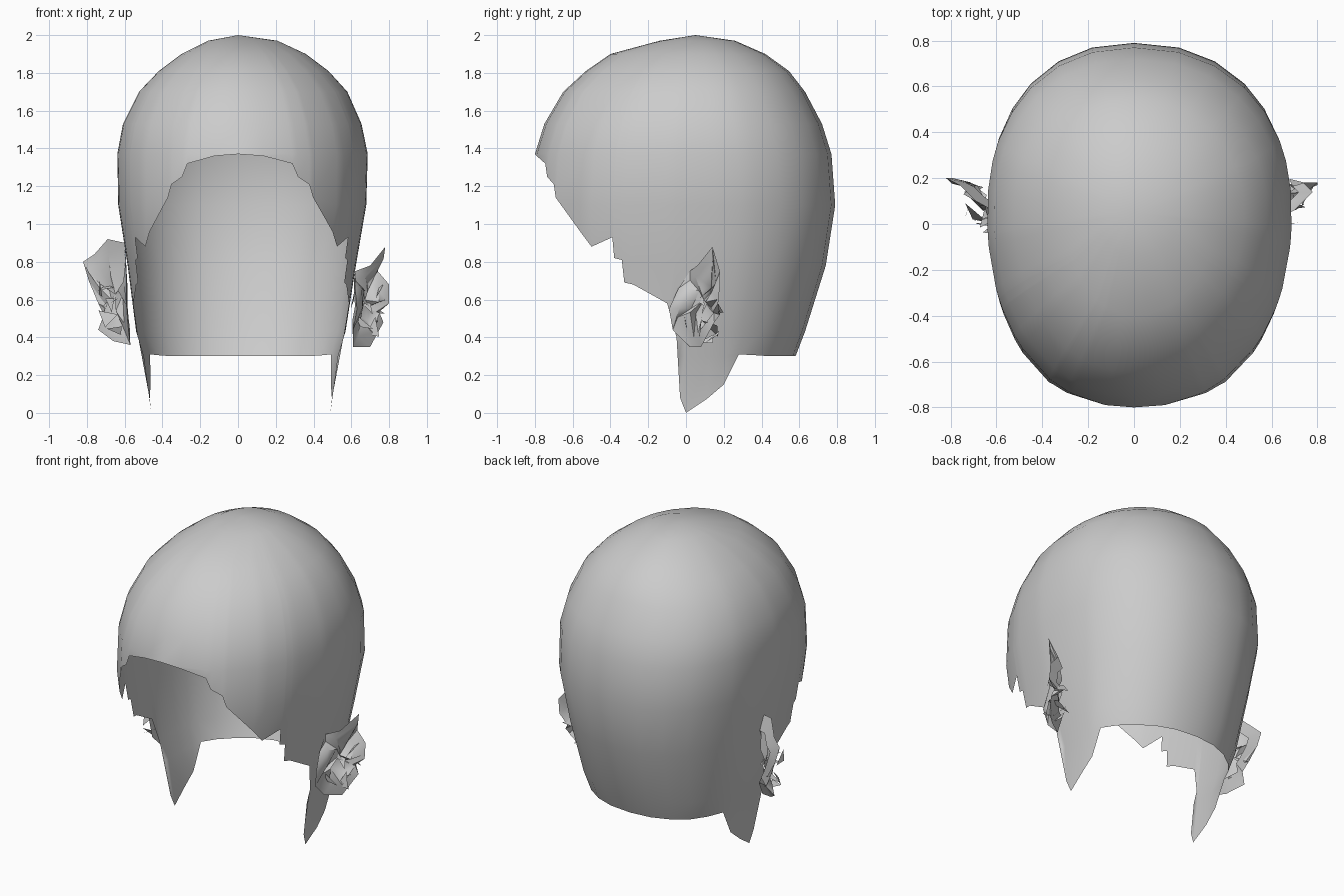
import bpy, bmesh, math, random
from mathutils import Vector

random.seed(4)
cube = bpy.data.objects.get("Cube")
if cube:
    bpy.data.objects.remove(cube, do_unlink=True)

grey = bpy.data.materials.new("plain grey")
grey.use_nodes = True
grey.diffuse_color = (0.6, 0.6, 0.6, 1)
grey.node_tree.nodes["Principled BSDF"].inputs["Base Color"].default_value = (0.6, 0.6, 0.6, 1)

MID_Y = 0.05

# Skull profile: height, front y, back y, half width on -x, half width on +x, squareness
PROFILE = [
    (0, -.6, .48, .46, .49, 2.2), (.3, -.7, .58, .5, .53, 2.2), (.43, -.75, .63, .54, .57, 2.2),
    (.78, -.82, .74, .585, .625, 2.2), (1.1, -.82, .79, .635, .68, 2.25),
    (1.37, -.8, .77, .64, .688, 2.2), (1.53, -.75, .72, .61, .655, 2.15),
    (1.7, -.65, .63, .525, .58, 2.1), (1.81, -.53, .545, .42, .48, 2.05),
    (1.9, -.4, .42, .3, .36, 2), (1.97, -.14, .26, .16, .21, 2), (2, .05, .05, 0, 0, 2)]

# Ragged lower edge from brow to nape: y, height
EDGE = [
    (-.8, 1.37), (-.79, 1.36), (-.745, 1.32), (-.735, 1.25), (-.7, 1.21), (-.69, 1.14),
    (-.56, .96), (-.5, .88), (-.39, .93), (-.38, .82), (-.34, .81), (-.335, .69),
    (-.28, .68), (-.1, .58), (-.05, .4), (-.04, .08), (0, 0), (.2, .15), (.28, .31), (.45, .3)]


def section(z):
    """Interpolated profile row at a height."""
    for low, high in zip(PROFILE, PROFILE[1:]):
        if z <= high[0]:
            t = (z - low[0]) / (high[0] - low[0])
            return [a + (b - a) * t for a, b in zip(low, high)]
    return PROFILE[-1]


def bend(v, p):
    return math.copysign(min(1, abs(v)) ** p, v)


def skull_point(angle, z):
    """Point on the skull; angle 0 faces the front and turns towards +x."""
    _, front, back, left, right, power = section(z)
    c, s = bend(math.cos(angle), 2 / power), bend(math.sin(angle), 2 / power)
    y = MID_Y - c * (MID_Y - front if c > 0 else back - MID_Y)
    return Vector((s * (right if s > 0 else left), y, z))


def angle_at(y, z):
    _, front, back, _, _, power = section(z)
    reach = MID_Y - front if y < MID_Y else back - MID_Y
    return math.acos(bend((MID_Y - y) / reach, power / 2))


def finish(bm, name, smooth_angle):
    mesh = bpy.data.meshes.new(name)
    bm.to_mesh(mesh)
    bm.free()
    mesh.materials.append(grey)
    obj = bpy.data.objects.new(name, mesh)
    bpy.context.collection.objects.link(obj)
    bpy.ops.object.select_all(action='DESELECT')
    obj.select_set(True)
    bpy.context.view_layer.objects.active = obj
    bpy.ops.object.shade_smooth_by_angle(angle=math.radians(smooth_angle))


# Skull cap: columns at the edge corners, with regular ones in between
corners = []
for y, z in EDGE:
    a = angle_at(y, z)
    if corners:
        a = max(a, corners[-1][0] + 0.006)
    corners.append((a, z))
corners[0] = (0, EDGE[0][1])
corners.append((math.pi, EDGE[-1][1]))
half = []
for (a0, z0), (a1, z1) in zip(corners, corners[1:]):
    steps = max(1, round((a1 - a0) / 0.22))
    half += [(a0 + (a1 - a0) * i / steps, z0 + (z1 - z0) * i / steps) for i in range(steps)]
columns = half + [(math.pi, EDGE[-1][1])] + [(-a, z) for a, z in reversed(half[1:])]

bm = bmesh.new()
grid = [[bm.verts.new(skull_point(a, max(row[0], low))) for row in PROFILE] for a, low in columns]
for i, column in enumerate(grid):
    following = grid[(i + 1) % len(grid)]
    for k in range(len(PROFILE) - 1):
        bm.faces.new((column[k], following[k], following[k + 1], column[k + 1]))
bmesh.ops.remove_doubles(bm, verts=bm.verts, dist=0.0004)
bmesh.ops.dissolve_degenerate(bm, edges=bm.edges, dist=0.0004)
finish(bm, "skull_cap", 80)

# Crumpled ears: rim loops as distance from the middle, y, height
LEFT_RIM = [
    (.62, .02, .75), (.7, .06, .78), (.78, .14, .88), (.74, .18, .75), (.8, .18, .68),
    (.8, .17, .58), (.73, .18, .52), (.77, .15, .48), (.7, .08, .35), (.61, .02, .35),
    (.61, -.07, .44), (.63, -.09, .55), (.62, -.04, .66)]
RIGHT_RIM = [
    (.6, .05, .9), (.69, .1, .92), (.76, .17, .84), (.82, .2, .8), (.79, .2, .7),
    (.74, .18, .58), (.7, .17, .5), (.74, .14, .44), (.66, .06, .38), (.57, .02, .36),
    (.58, -.06, .44), (.59, -.08, .56), (.59, -.04, .72)]


def jitter(amount):
    return Vector([random.uniform(-amount, amount) for _ in range(3)])


def ear(name, rim_points, side):
    bm = bmesh.new()
    rim = [Vector((x * side, y, z)) for x, y, z in rim_points]
    middle = sum(rim, Vector()) / len(rim)
    centre = middle + Vector((-side * 0.03, 0.02, 0))
    root = middle + Vector((-side * 0.1, 0.06, 0))
    # Loops run from the root on the head, over the rim, into the folded bowl
    loops = [[root + (p - root) * 0.65 for p in rim], rim,
             [centre + (p - centre) * 0.72 + jitter(0.025) for p in rim],
             [centre + (p - centre) * 0.35 + jitter(0.03) for p in rim]]
    loops = [[bm.verts.new(p) for p in loop] for loop in loops]
    count = len(rim)
    for inner, outer in zip(loops, loops[1:]):
        for i in range(count):
            j = (i + 1) % count
            bm.faces.new((inner[i], inner[j], outer[j]))
            bm.faces.new((inner[i], outer[j], outer[i]))
    hub = bm.verts.new(centre)
    for i in range(count):
        bm.faces.new((loops[-1][i], loops[-1][(i + 1) % count], hub))
    bmesh.ops.recalc_face_normals(bm, faces=bm.faces)
    # Torn folds, which slant backwards with the ear
    for _ in range(10):
        out = random.uniform(0, 0.12)
        at = Vector((side * (0.61 + out), out + random.uniform(-0.04, 0.04),
                     random.uniform(0.4, 0.66)))
        bm.faces.new([bm.verts.new(at + jitter(0.055)) for _ in range(3)])
    finish(bm, name, 45)


ear("left_ear", LEFT_RIM, 1)
ear("right_ear", RIGHT_RIM, -1)
